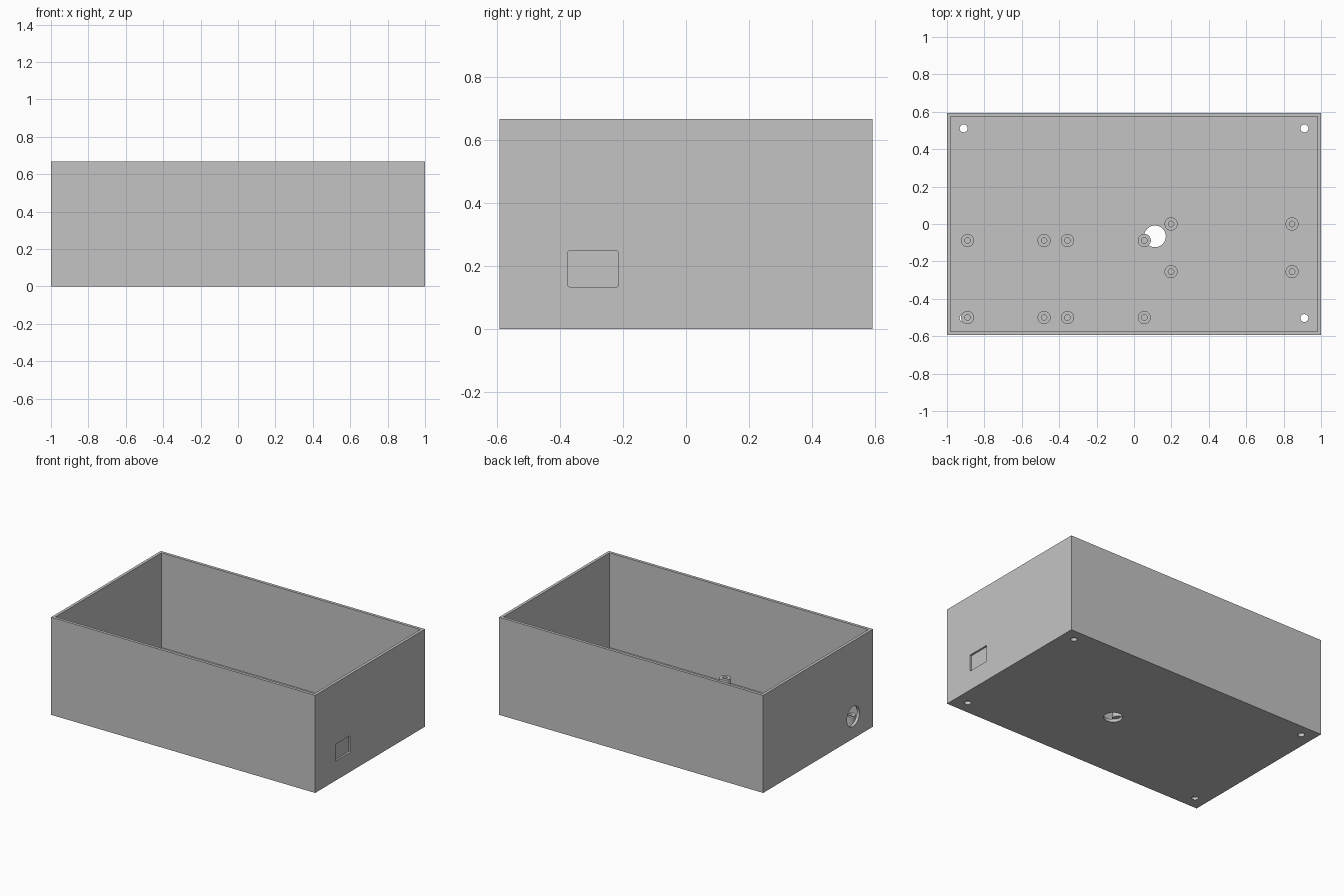
import bpy, bmesh, math
from mathutils import Matrix, Vector

cube = bpy.data.objects.get("Cube")
if cube:
    bpy.data.objects.remove(cube, do_unlink=True)

W, D, H = 2.0, 1.187, 0.668      # outer size
WALL, FLOOR = 0.02, 0.02

grey = bpy.data.materials.new("plain grey")
grey.use_nodes = True
grey.diffuse_color = (0.55, 0.55, 0.55, 1)
grey.node_tree.nodes["Principled BSDF"].inputs["Base Color"].default_value = grey.diffuse_color


def finish(name, bm):
    """Turn a bmesh into a grey object."""
    bmesh.ops.recalc_face_normals(bm, faces=bm.faces)
    mesh = bpy.data.meshes.new(name)
    bm.to_mesh(mesh)
    bm.free()
    mesh.materials.append(grey)
    obj = bpy.data.objects.new(name, mesh)
    bpy.context.collection.objects.link(obj)
    return obj


def block(name, size, centre, round_x=0):
    bm = bmesh.new()
    bmesh.ops.create_cube(bm, size=1, matrix=Matrix.Translation(centre) @ Matrix.Diagonal((*size, 1)))
    if round_x:
        edges = [e for e in bm.edges if abs(e.verts[0].co.x - e.verts[1].co.x) > 1e-4]
        bmesh.ops.bevel(bm, geom=edges, offset=round_x, segments=3, profile=0.5, affect='EDGES')
    return finish(name, bm)


def rod(name, radius, length, centre, along_x=False):
    bm = bmesh.new()
    turn = Matrix.Rotation(math.pi / 2, 4, 'Y') if along_x else Matrix()
    bmesh.ops.create_cone(bm, cap_ends=True, segments=48, radius1=radius, radius2=radius,
                          depth=length, matrix=Matrix.Translation(centre) @ turn)
    return finish(name, bm)


def smooth(obj):
    bpy.ops.object.select_all(action='DESELECT')
    obj.select_set(True)
    bpy.context.view_layer.objects.active = obj
    bpy.ops.object.shade_smooth_by_angle(angle=math.radians(30))


# Open-topped case, then every opening cut out of it
case = block("case", (W, D, H), (0, 0, H / 2))
cutters = [block("cavity_cutter", (W - 2 * WALL, D - 2 * WALL, H), (0, 0, FLOOR + H / 2))]
for x in (-0.911, 0.911):
    for y in (-0.503, 0.511):
        cutters.append(rod("screw_hole_cutter", 0.021, 0.1, (x, y, 0)))
cutters.append(rod("floor_hole_cutter", 0.058, 0.1, (0.112, -0.066, 0)))
cutters.append(rod("side_hole_cutter", 0.068, 0.1, (-W / 2, -0.38, 0.152), along_x=True))
# Shallow rounded pocket in the left wall
cutters.append(block("pocket_cutter", (0.026, 0.16, 0.114), (W / 2, -0.295, 0.191), round_x=0.005))

bpy.context.view_layer.objects.active = case
for cutter in cutters:
    cutter.hide_render = True
    mod = case.modifiers.new("cut", 'BOOLEAN')
    mod.operation = 'DIFFERENCE'
    mod.solver = 'EXACT'
    mod.object = cutter
    bpy.ops.object.modifier_apply(modifier=mod.name)
    bpy.data.objects.remove(cutter, do_unlink=True)
smooth(case)


# Board standoffs with blind screw bores
def standoff(name, x, y, height=0.07, outer=0.035, bore=0.015):
    bm = bmesh.new()
    profile = [(0, 0), (outer, 0), (outer, height), (bore, height), (bore, 0.01), (0, 0.01)]
    verts = [bm.verts.new((r, 0, z)) for r, z in profile]
    edges = [bm.edges.new(pair) for pair in zip(verts, verts[1:])]
    bmesh.ops.spin(bm, geom=verts + edges, cent=(0, 0, 0), axis=(0, 0, 1),
                   angle=2 * math.pi, steps=32)
    bmesh.ops.remove_doubles(bm, verts=bm.verts, dist=1e-4)
    bmesh.ops.translate(bm, verts=bm.verts, vec=Vector((x, y, FLOOR)))
    smooth(finish(name, bm))


boards = {
    "right_board": ((-0.89, -0.481), (-0.5, -0.088)),
    "middle_board": ((-0.356, 0.055), (-0.5, -0.088)),
    "left_board": ((0.198, 0.845), (-0.255, 0.0)),
}
for board, (xs, ys) in boards.items():
    for x in xs:
        for y in ys:
            standoff(board + "_standoff", x, y)
